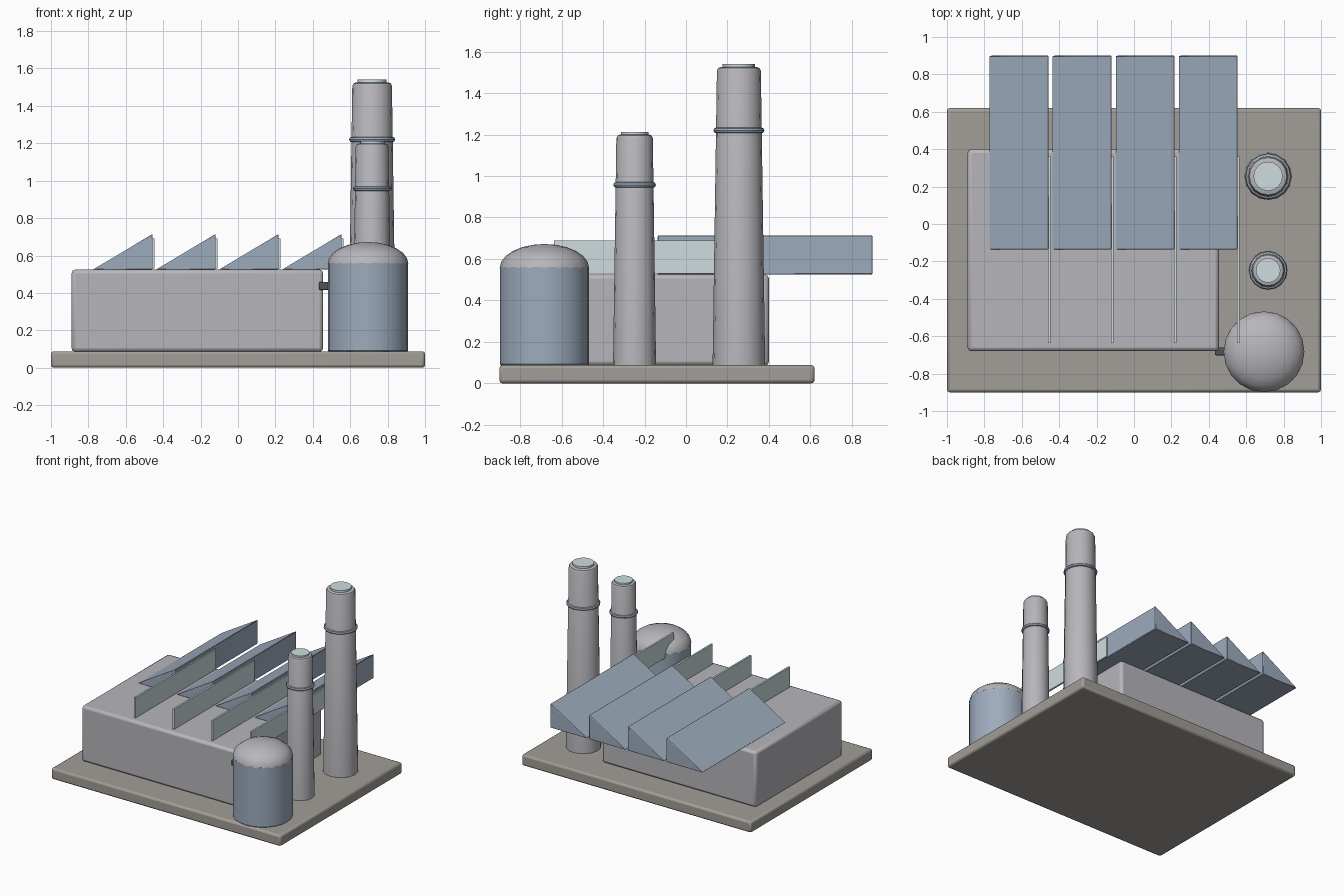
import bpy, bmesh, math
from mathutils import Vector

if "Cube" in bpy.data.objects:
    bpy.data.objects.remove(bpy.data.objects["Cube"])


def material(name, rgb):
    m = bpy.data.materials.new(name)
    m.diffuse_color = (*rgb, 1)
    m.use_nodes = True
    m.node_tree.nodes["Principled BSDF"].inputs["Base Color"].default_value = m.diffuse_color
    return m


STONE = material("stone", (0.36, 0.34, 0.31))
WALL = material("wall", (0.47, 0.47, 0.50))
BLUE = material("blue_metal", (0.34, 0.41, 0.51))
GLASS = material("pale_glass", (0.62, 0.72, 0.74))
DARK = material("dark_metal", (0.08, 0.09, 0.10))


def finish(ob, mat, bevel=0.0, segments=2):
    ob.data.materials.append(mat)
    if bevel:
        b = ob.modifiers.new("bevel", 'BEVEL')
        b.width, b.segments, b.limit_method = bevel, segments, 'ANGLE'
        b.angle_limit = math.radians(40)
    bpy.ops.object.select_all(action='DESELECT')
    ob.select_set(True)
    bpy.context.view_layer.objects.active = ob
    bpy.ops.object.shade_smooth_by_angle(angle=math.radians(38))
    return ob


def mesh_object(name, bm):
    bmesh.ops.recalc_face_normals(bm, faces=bm.faces)
    me = bpy.data.meshes.new(name)
    bm.to_mesh(me)
    bm.free()
    ob = bpy.data.objects.new(name, me)
    bpy.context.collection.objects.link(ob)
    return ob


def box(name, lo, hi, mat, bevel=0.0, segments=2):
    lo, hi = Vector(lo), Vector(hi)
    bm = bmesh.new()
    bmesh.ops.create_cube(bm, size=1)
    bmesh.ops.scale(bm, vec=hi - lo, verts=bm.verts)
    bmesh.ops.translate(bm, vec=(lo + hi) / 2, verts=bm.verts)
    return finish(mesh_object(name, bm), mat, bevel, segments)


def lathe(name, x, y, profile, sides, mat, closed=False):
    """Revolve (radius, z) points around a vertical axis at x, y."""
    bm = bmesh.new()
    rings = []
    for r, z in profile:
        n = 1 if r == 0 else sides
        rings.append([bm.verts.new((x + r * math.cos(2 * math.pi * i / sides),
                                    y + r * math.sin(2 * math.pi * i / sides), z))
                      for i in range(n)])
    pairs = list(zip(rings, rings[1:])) + ([(rings[-1], rings[0])] if closed else [])
    for a, b in pairs:
        for i in range(sides):
            j = (i + 1) % sides
            quad = [a[i % len(a)], a[j % len(a)], b[j % len(b)], b[i % len(b)]]
            bm.faces.new(list(dict.fromkeys(quad)))
    if not closed:
        for ring in (rings[0], rings[-1]):
            if len(ring) > 1:
                bm.faces.new(ring)
    return finish(mesh_object(name, bm), mat)


def roof_tooth(name, x, mat):
    """Sawtooth roof wedge rising towards +x."""
    bm = bmesh.new()
    tri = [(x, 0.525), (x + 0.318, 0.525), (x + 0.318, 0.715)]
    face = bm.faces.new([bm.verts.new((px, -0.137, pz)) for px, pz in tri])
    ext = bmesh.ops.extrude_face_region(bm, geom=[face])
    bmesh.ops.translate(bm, vec=(0, 1.037, 0),
                        verts=[v for v in ext["geom"] if isinstance(v, bmesh.types.BMVert)])
    return finish(mesh_object(name, bm), mat, 0.004, 1)


def chimney(name, x, y, r0, r1, top, ring_z, ring_r, cap_r, cap_top):
    # Tapered stack with a rounded rim
    lathe(name + "_stack", x, y,
          [(r0, 0.005), (r1, top - 0.018), (r1 - 0.006, top - 0.005), (r1 - 0.018, top)],
          16, WALL)
    # Collar ring
    t = 0.014
    lathe(name + "_collar", x, y,
          [(ring_r - t + t * math.cos(a * math.pi / 4), ring_z + t * math.sin(a * math.pi / 4))
           for a in range(8)], 16, BLUE, closed=True)
    # Pale cap in the mouth
    lathe(name + "_cap", x, y, [(cap_r, top - 0.03), (cap_r, cap_top)], 16, GLASS)


# Ground slab and main hall
box("base_slab", (-1, -0.9, 0), (1, 0.62, 0.088), STONE, 0.015)
box("main_hall", (-0.89, -0.68, 0.085), (0.455, 0.4, 0.525), WALL, 0.02)

# Sawtooth roof with upright window strips
for i in range(4):
    x = -0.775 + 0.337 * i
    roof_tooth(f"roof_tooth_{i + 1}", x, BLUE)
    box(f"roof_window_{i + 1}", (x + 0.314, -0.637, 0.53), (x + 0.328, 0.362, 0.69), GLASS)

# Chimneys
chimney("tall_chimney", 0.717, 0.255, 0.128, 0.106, 1.525, 1.22, 0.123, 0.078, 1.54)
chimney("short_chimney", 0.717, -0.248, 0.105, 0.088, 1.2, 0.957, 0.103, 0.066, 1.212)

# Storage tank, dome and connecting pipe
lathe("tank_body", 0.695, -0.683, [(0.208, 0.085), (0.215, 0.093), (0.215, 0.56)], 24, BLUE)
lathe("tank_dome", 0.695, -0.683,
      [(0.216 * math.cos(a * math.pi / 12), 0.556 + 0.116 * math.sin(a * math.pi / 12))
       for a in range(6)] + [(0, 0.672)], 20, WALL)
box("tank_pipe", (0.433, -0.702, 0.416), (0.487, -0.66, 0.458), DARK, 0.006)
